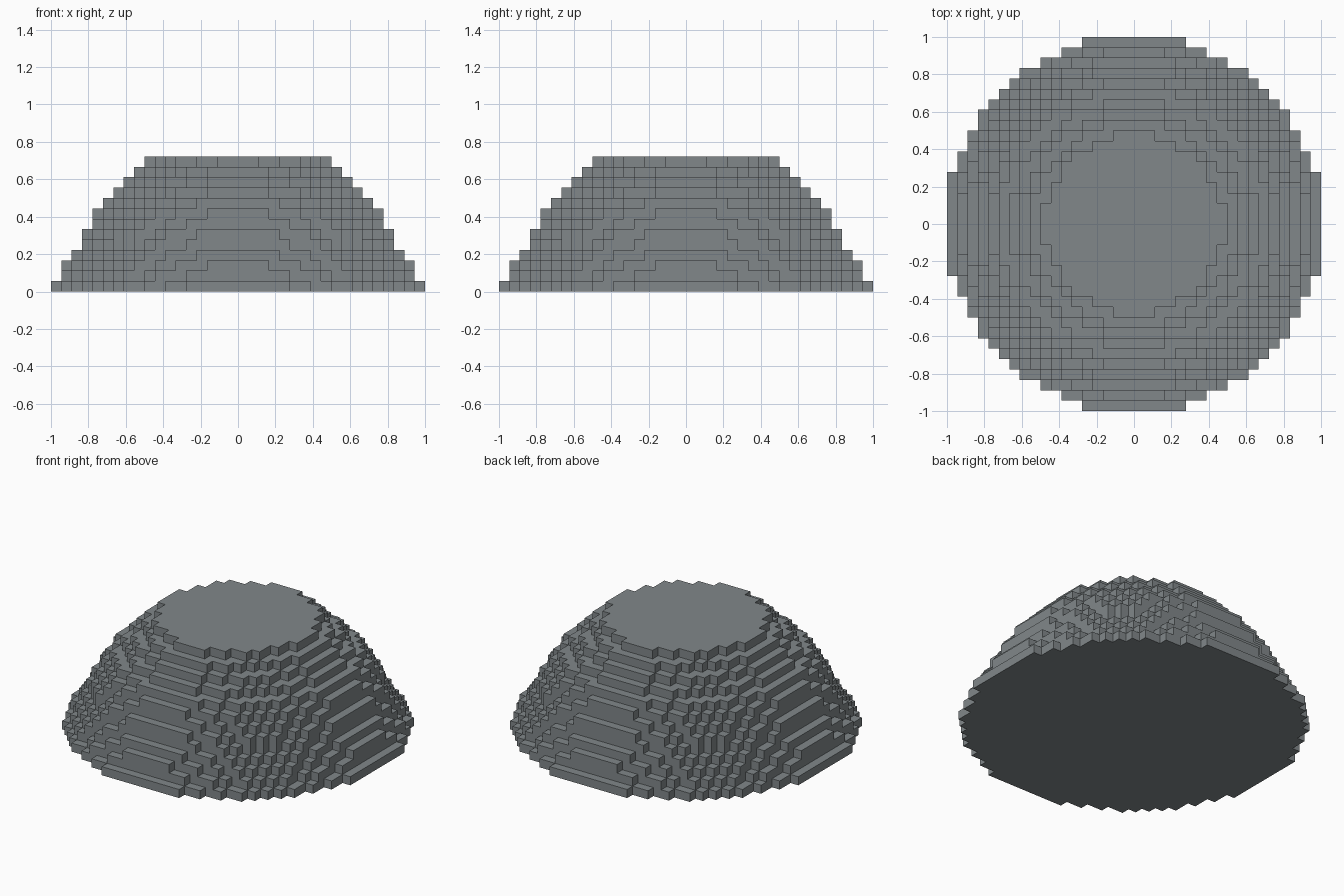
import bpy, bmesh
from mathutils import Vector

if "Cube" in bpy.data.objects:
    bpy.data.objects.remove(bpy.data.objects["Cube"])

U = 1 / 18  # edge of one block
# disc radius of each layer, in blocks, from the ground up
RADII = [18.1, 17.25, 16.8, 16.0, 15.45, 15.05, 14.4, 13.85, 13.1, 11.95, 10.95, 9.9, 8.7]


def solid(i, j, k):
    """True where the stepped dome fills the cell."""
    return 0 <= k < len(RADII) and (i + 0.5) ** 2 + (j + 0.5) ** 2 <= RADII[k] ** 2


# stepped dome: keep only the outside faces of the filled cells
bm = bmesh.new()
for k in range(len(RADII)):
    for i in range(-18, 18):
        for j in range(-18, 18):
            if not solid(i, j, k):
                continue
            centre = Vector((i + 0.5, j + 0.5, k + 0.5))
            for axis in range(3):
                for sign in (-1, 1):
                    n = Vector((0, 0, 0))
                    n[axis] = sign
                    if solid(i + int(n.x), j + int(n.y), k + int(n.z)):
                        continue
                    a = Vector((0, 0, 0))
                    a[(axis + 1) % 3] = 0.5
                    b = n.cross(a)
                    c = centre + n * 0.5
                    corners = (c - a - b, c + a - b, c + a + b, c - a + b)
                    bm.faces.new([bm.verts.new(p * U) for p in corners])
bmesh.ops.remove_doubles(bm, verts=bm.verts, dist=U / 100)

# merge coplanar faces into clean flat steps
bmesh.ops.dissolve_limit(bm, angle_limit=0.01, verts=bm.verts, edges=bm.edges)

mesh = bpy.data.meshes.new("stepped_dome")
bm.to_mesh(mesh)
bm.free()
dome = bpy.data.objects.new("stepped_dome", mesh)
bpy.context.collection.objects.link(dome)

# stone colour
stone = bpy.data.materials.new("grey stone")
stone.diffuse_color = (0.22, 0.245, 0.255, 1)
stone.use_nodes = True
stone.node_tree.nodes["Principled BSDF"].inputs["Base Color"].default_value = stone.diffuse_color
mesh.materials.append(stone)
